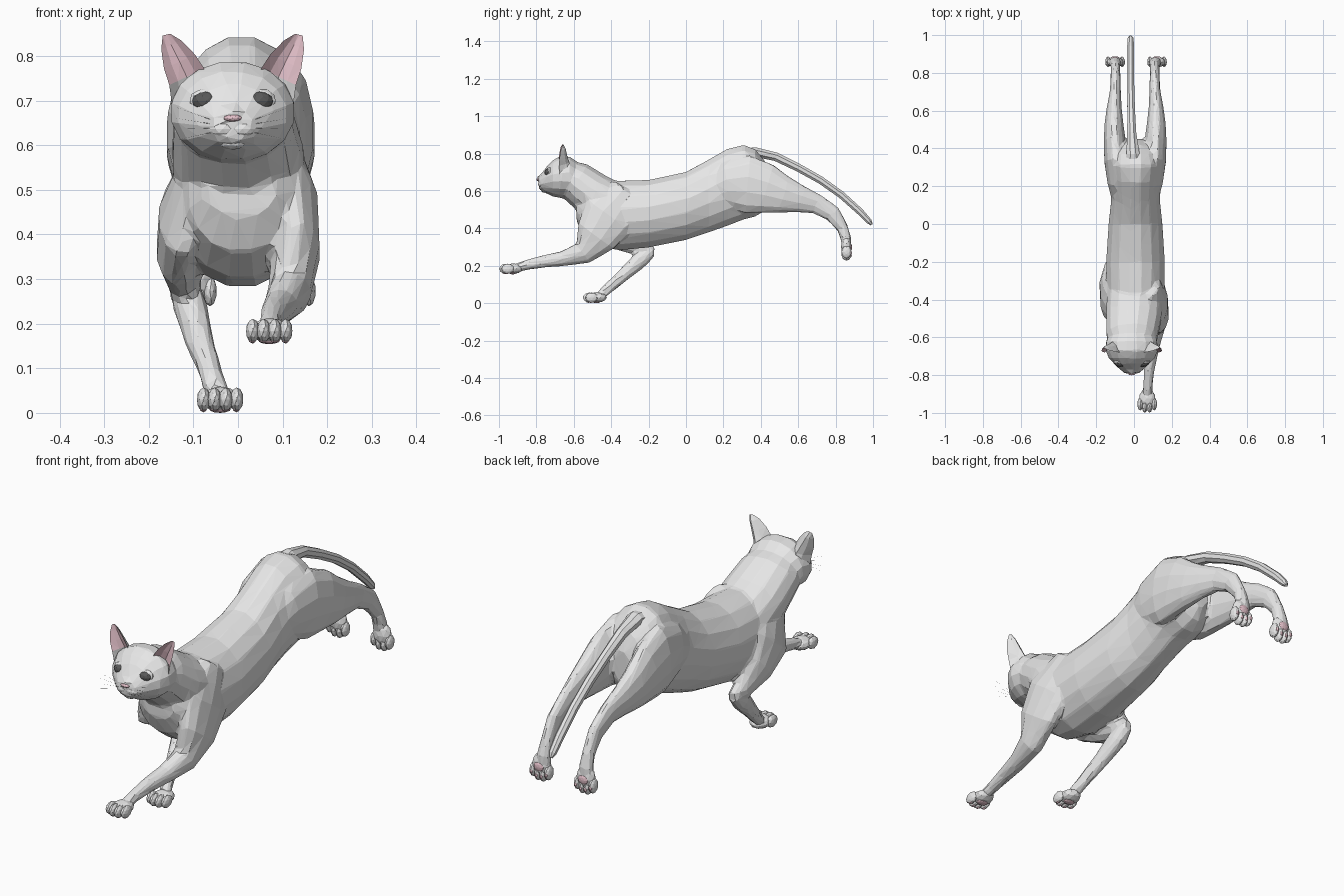
import bpy, bmesh, math
from mathutils import Vector, Matrix

if "Cube" in bpy.data.objects:
    bpy.data.objects.remove(bpy.data.objects["Cube"])


def material(name, rgb):
    m = bpy.data.materials.new(name)
    m.diffuse_color = (*rgb, 1)
    m.use_nodes = True
    m.node_tree.nodes["Principled BSDF"].inputs["Base Color"].default_value = m.diffuse_color
    return m


MATS = [material("grey fur", (0.80, 0.80, 0.80)),
        material("soft pink", (0.80, 0.55, 0.61)),
        material("dark eye grey", (0.10, 0.10, 0.10))]
FUR, PINK, DARK = range(3)
HX = -0.012   # head centre line


def finish(bm, name):
    bmesh.ops.triangulate(bm, faces=[f for f in bm.faces if len(f.verts) == 4])
    bmesh.ops.recalc_face_normals(bm, faces=bm.faces)
    me = bpy.data.meshes.new(name)
    bm.to_mesh(me)
    bm.free()
    for m in MATS:
        me.materials.append(m)
    ob = bpy.data.objects.new(name, me)
    bpy.context.collection.objects.link(ob)
    return ob


def loft(bm, rings, sides=12, upright=False):
    """Skin of ellipses (x, y, z, half width, half depth) along a path."""
    loops = []
    for i, (x, y, z, rx, rd) in enumerate(rings):
        a, b = rings[max(i - 1, 0)], rings[min(i + 1, len(rings) - 1)]
        t = Vector((0, b[1] - a[1], b[2] - a[2])).normalized()
        d = Vector((0, 0, 1)) if upright else Vector((0, -t.z, t.y))
        loop = []
        for k in range(sides):
            ang = 2 * math.pi * (k + 0.5) / sides
            loop.append(bm.verts.new(Vector((x + rx * math.cos(ang), y, z))
                                     + d * rd * math.sin(ang)))
        loops.append(loop)
    for l, m in zip(loops, loops[1:]):
        for k in range(sides):
            n = (k + 1) % sides
            bm.faces.new((l[k], l[n], m[n], m[k]))
    bm.faces.new(loops[0])
    bm.faces.new(loops[-1])


def blob(bm, c, radii, mat, f=(0, -1, 0), u=(0, 0, 1), sub=2):
    """Ellipsoid with radii along x, f and u."""
    cols = [Vector((1, 0, 0)) * radii[0], Vector(f) * radii[1], Vector(u) * radii[2]]
    M = Matrix(cols).transposed().to_4x4()
    M.translation = Vector(c)
    made = bmesh.ops.create_icosphere(bm, subdivisions=sub, radius=1, matrix=M)
    for v in made["verts"]:
        for face in v.link_faces:
            face.material_index = mat


def span(rows, cx):
    """Turn (y, top, bottom, half width) into upright rings."""
    return [(cx, y, (t + b) / 2, w, (t - b) / 2) for y, t, b, w in rows]


body = bmesh.new()

# Torso
loft(body, span([(-.585, .55, .44, .08), (-.55, .60, .36, .122), (-.47, .665, .30, .148),
                 (-.36, .658, .28, .157), (-.2, .662, .295, .158), (0, .705, .335, .145),
                 (.12, .77, .375, .132), (.22, .828, .41, .135), (.31, .85, .445, .15),
                 (.37, .825, .46, .14), (.42, .765, .49, .09), (.45, .69, .54, .04)],
                .008), 16, True)

# Neck and head
loft(body, [(.005, -.37, .51, .15, .13), (0, -.49, .575, .15, .125),
            (-.01, -.59, .65, .138, .113), (HX, -.65, .68, .12, .09)], 16)
loft(body, span([(-.57, .75, .59, .10), (-.62, .785, .565, .138), (-.67, .79, .56, .142),
                 (-.71, .768, .568, .124), (-.74, .738, .582, .096), (-.767, .70, .597, .068),
                 (-.788, .675, .612, .042)], HX), 16, True)
blob(body, (HX, -.776, .668), (.018, .022, .022), FUR)

# Front legs: one reaching forward, one folded back onto the ground
loft(body, [(.085, -.31, .60, .05, .09), (.122, -.41, .47, .058, .15),
            (.13, -.48, .36, .055, .12), (.115, -.55, .268, .049, .064),
            (.095, -.66, .238, .039, .041), (.08, -.77, .222, .03, .033),
            (.073, -.86, .203, .025, .027), (.07, -.92, .185, .03, .022)], 12)
loft(body, [(-.08, -.48, .56, .05, .09), (-.124, -.41, .44, .055, .14),
            (-.132, -.32, .36, .052, .095), (-.12, -.22, .288, .038, .045),
            (-.11, -.17, .275, .02, .02)], 12)
loft(body, [(-.112, -.18, .28, .027, .027), (-.108, -.235, .24, .039, .046),
            (-.085, -.33, .155, .032, .036), (-.06, -.41, .085, .026, .03),
            (-.045, -.46, .04, .031, .024)], 12)

# Hind legs stretched out behind
for s, dx in ((-1, 0), (1, .012)):
    loft(body, [(s * (x + dx), y, z, rx, rd) for x, y, z, rx, rd in (
        (.06, .10, .60, .05, .06), (.084, .22, .63, .058, .125), (.096, .33, .635, .063, .158),
        (.102, .43, .612, .060, .137), (.106, .52, .58, .052, .104), (.105, .61, .557, .041, .075),
        (.099, .70, .53, .030, .055), (.098, .785, .478, .027, .046), (.098, .838, .40, .026, .031),
        (.100, .855, .345, .033, .029), (.102, .860, .30, .036, .025))], 12)

# Fuse the skin into one faceted surface
ob = finish(body, "body")
mod = ob.modifiers.new("fuse", "REMESH")
mod.mode, mod.voxel_size = "VOXEL", 0.009
mod = ob.modifiers.new("soften", "SMOOTH")
mod.factor, mod.iterations = 0.5, 6
mod = ob.modifiers.new("facets", "DECIMATE")
mod.ratio = 0.03

# Ears: grey shell outside, pink hollow facing forward
for side in (-1, 1):
    bm = bmesh.new()
    rows = [(.058, .74, .136, .69, -.675, .065), (.064, .772, .142, .735, -.68, .055),
            (.084, .803, .154, .772, -.677, .042), (.115, .835, .160, .815, -.67, .027),
            (.140, .850, .157, .846, -.66, .005)]
    for depth in (1, .6):
        grid = []
        for ix, iz, ox, oz, y, d in rows:
            grid.append([bm.verts.new((HX + side * (ix + (ox - ix) * k / 4),
                                       y + depth * d * math.sin(math.pi * k / 4),
                                       iz + (oz - iz) * k / 4)) for k in range(5)])
        for i, (a, b) in enumerate(zip(grid, grid[1:])):
            for k in range(4):
                face = bm.faces.new((a[k], a[k + 1], b[k + 1], b[k]))
                face.material_index = PINK if depth < 1 and i else FUR
    bmesh.ops.remove_doubles(bm, verts=bm.verts, dist=1e-4)
    finish(bm, "left_ear" if side < 0 else "right_ear")

# Face: eyes, muzzle, nose and chin
bm = bmesh.new()
for s in (-1, 1):
    blob(bm, (HX + s * .06, -.727, .70), (.038, .018, .028), FUR)
    blob(bm, (HX + s * .059, -.736, .699), (.033, .021, .022), DARK)
    blob(bm, (HX + s * .022, -.772, .637), (.030, .020, .020), FUR)
blob(bm, (HX, -.790, .661), (.021, .011, .008), PINK)
blob(bm, (HX, -.755, .608), (.034, .022, .018), FUR)
finish(bm, "face_details")

# Whiskers: hair-thin slivers
bm = bmesh.new()
for s in (-1, 1):
    for k in range(4):
        z = .63 + .008 * k
        a = Vector((HX + s * .04, -.775, z))
        b = Vector((HX + s * .135, -.79, z - .02 + .018 * k))
        bm.faces.new([bm.verts.new(p) for p in (a, a + Vector((0, 0, .001)), b)])
finish(bm, "whiskers")


def paw(name, c, f, u):
    """Paw with four toes, claws and pink pads; f points to the toes, u to the top."""
    bm = bmesh.new()
    c, f, u = Vector(c), Vector(f), Vector(u)
    X = Vector((1, 0, 0))

    def add(dx, df, du, radii, mat, sub=2):
        blob(bm, c + X * dx + f * df + u * du, radii, mat, f, u, sub)

    add(0, .002, .003, (.044, .052, .028), FUR)
    add(0, .006, -.019, (.025, .021, .009), PINK)
    for dx in (-.037, -.0125, .0125, .037):
        df = .044 if abs(dx) < .02 else .032
        add(dx, df, .002, (.0155, .034, .027), FUR)
        add(dx, df + .004, -.019, (.009, .013, .008), PINK, 1)
        add(dx, df + .026, .002, (.003, .008, .010), DARK, 1)
    finish(bm, name)


paw("right_front_paw", (.070, -.921, .182), (0, -1, 0), (0, 0, 1))
paw("left_front_paw", (-.040, -.473, .028), (0, -1, 0), (0, 0, 1))
paw("left_hind_paw", (-.100, .860, .305), (0, 0, -1), (0, -1, 0))
paw("right_hind_paw", (.122, .860, .305), (0, 0, -1), (0, -1, 0))

# Tail
bm = bmesh.new()
loft(bm, [(0, .28, .79, .055, .035), (-.005, .37, .808, .038, .028),
          (-.012, .48, .783, .026, .025), (-.015, .60, .725, .022, .023),
          (-.018, .72, .658, .021, .022), (-.018, .83, .58, .02, .021),
          (-.018, .93, .49, .02, .02), (-.018, .98, .437, .017, .016),
          (-.018, .993, .420, .008, .007)], 8)
finish(bm, "tail")
